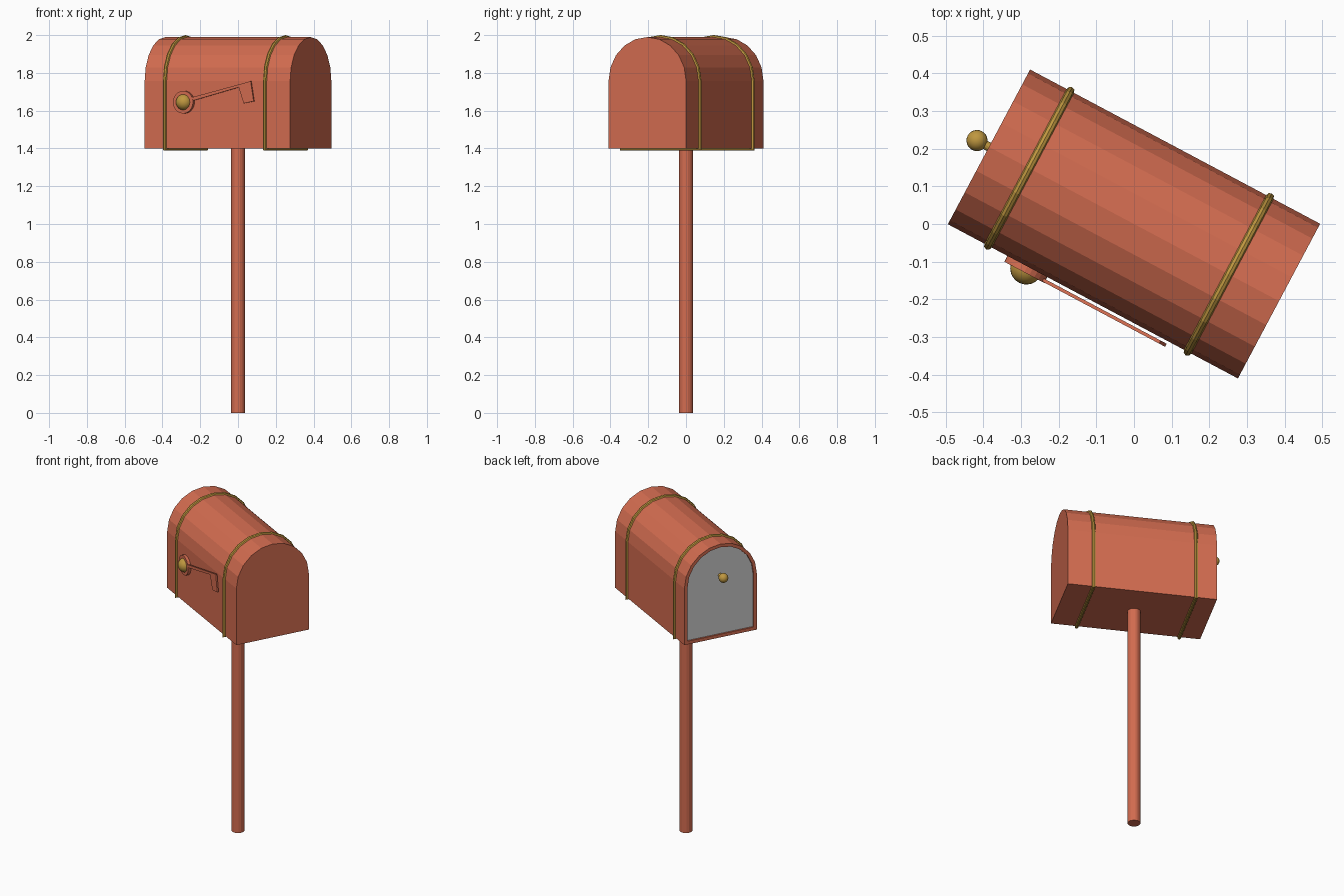
import bpy, bmesh
from math import sin, cos, pi, radians
from mathutils import Matrix, Vector

if "Cube" in bpy.data.objects:
    bpy.data.objects.remove(bpy.data.objects["Cube"])

TURN = Matrix.Rotation(radians(-28), 4, 'Z')   # whole box is turned on its post
L, W, Z0, ZC, SEG = 0.436, 0.2325, 1.4, 1.757, 10


def material(name, rgb):
    m = bpy.data.materials.new(name)
    m.diffuse_color = (*rgb, 1)
    m.use_nodes = True
    m.node_tree.nodes["Principled BSDF"].inputs["Base Color"].default_value = m.diffuse_color
    return m


RED = material("red_paint", (0.65, 0.15, 0.08))
GOLD = material("brass", (0.52, 0.31, 0.05))


def finish(name, bm, mat=None, smooth=False):
    bmesh.ops.recalc_face_normals(bm, faces=bm.faces[:])
    bm.transform(TURN)
    me = bpy.data.meshes.new(name)
    bm.to_mesh(me)
    bm.free()
    ob = bpy.data.objects.new(name, me)
    bpy.context.collection.objects.link(ob)
    if mat:
        me.materials.append(mat)
    if smooth:
        me.polygons.foreach_set("use_smooth", [True] * len(me.polygons))
    return ob


def arch(x, m=0.0):
    """Arched outline in the plane x, pulled inward by m."""
    r = W - m
    pts = [(x, -r, Z0 + m)]
    pts += [(x, -r * cos(pi * i / SEG), ZC + r * sin(pi * i / SEG)) for i in range(SEG + 1)]
    return pts + [(x, r, Z0 + m)]


def loft(name, loops, mat=None, closed=False):
    bm = bmesh.new()
    rings = [[bm.verts.new(p) for p in lp] for lp in loops]
    pairs = list(zip(rings, rings[1:]))
    if closed:
        pairs.append((rings[-1], rings[0]))
    else:
        bm.faces.new(rings[0])
        bm.faces.new(rings[-1])
    for a, b in pairs:
        for i in range(len(a)):
            j = (i + 1) % len(a)
            bm.faces.new((a[i], a[j], b[j], b[i]))
    return finish(name, bm, mat)


def cylinder(name, r, start, end, sides, mat):
    bm = bmesh.new()
    a, b = Vector(start), Vector(end)
    rot = (b - a).to_track_quat('Z', 'Y').to_matrix().to_4x4()
    bmesh.ops.create_cone(bm, cap_ends=True, segments=sides, radius1=r, radius2=r,
                          depth=(b - a).length, matrix=Matrix.Translation((a + b) / 2) @ rot)
    return finish(name, bm, mat)


def ball(name, r, pos, mat):
    bm = bmesh.new()
    bmesh.ops.create_uvsphere(bm, u_segments=24, v_segments=12, radius=r,
                              matrix=Matrix.Translation(pos))
    return finish(name, bm, mat, smooth=True)


# Post
cylinder("post", 0.037, (0, 0, 0), (0, 0, 1.405), 16, RED)

# Box with a shallow recess in the door end
loft("box", [arch(-L + 0.016, 0.02), arch(-L, 0.02), arch(-L), arch(L)], RED)

# Door panel with knob
loft("door", [arch(-L + 0.017, 0.021), arch(-L + 0.008, 0.021)])
cylinder("knob_stem", 0.012, (-L + 0.01, 0, 1.79), (-0.465, 0, 1.79), 12, GOLD)
ball("door_knob", 0.028, (-0.472, 0, 1.79), GOLD)

# Trim bands: a tube swept round the arch outline
for name, x in (("door_band", -0.315), ("rear_band", 0.285)):
    r = 0.011
    loft(name, [arch(x + r * sin(a), -r * cos(a)) for a in (2 * pi * k / 8 for k in range(8))],
         GOLD, closed=True)

# Flag pivot: round plate with a brass boss
PX, PZ = -0.197, 1.645
cylinder("flag_plate", 0.06, (PX, -0.225, PZ), (PX, -0.25, PZ), 24, RED)
ball("flag_boss", 0.043, (PX, -0.238, PZ), GOLD)

# Flag: thin arm with a hanging end
outline = [(PX, 1.658), (0.208, 1.756), (0.226, 1.650), (0.166, 1.639), (0.136, 1.724), (PX, 1.638)]
loft("flag", [[(x, y, z) for x, z in outline] for y in (-0.240, -0.249)], RED)
